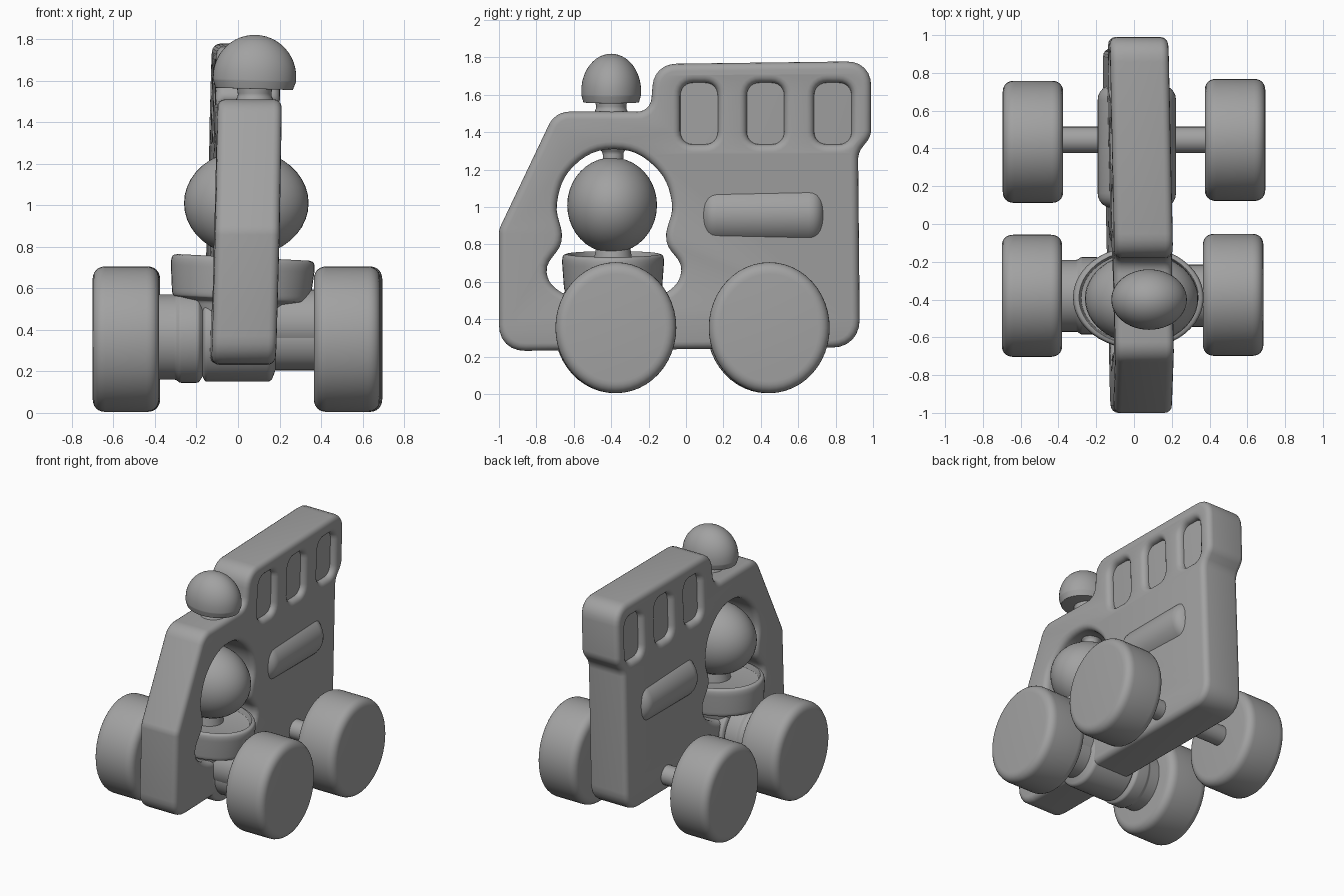
import bpy, bmesh, math
from mathutils import Matrix, Vector

if "Cube" in bpy.data.objects:
    bpy.data.objects.remove(bpy.data.objects["Cube"], do_unlink=True)

# One plain grey finish
GREY = (0.36, 0.36, 0.36, 1)
grey = bpy.data.materials.new("plain grey")
grey.diffuse_color = GREY
grey.use_nodes = True
grey.node_tree.nodes["Principled BSDF"].inputs["Base Color"].default_value = GREY


def finish(obj):
    obj.data.materials.clear()
    obj.data.materials.append(grey)
    bpy.ops.object.select_all(action='DESELECT')
    obj.select_set(True)
    bpy.context.view_layer.objects.active = obj
    bpy.ops.object.shade_smooth_by_angle(angle=math.radians(40))
    return obj


def rounded(points, closed=True, steps=6):
    """Replace each (u, v, radius) corner by a short smooth arc."""
    out, n = [], len(points)
    for i, (u, v, r) in enumerate(points):
        p = Vector((u, v))
        if r == 0 or (not closed and i in (0, n - 1)):
            out.append(p)
            continue
        a = Vector(points[i - 1][:2]) - p
        b = Vector(points[(i + 1) % n][:2]) - p
        t = r / math.tan(a.angle(b) / 2)
        t = min(t, a.length * 0.49, b.length * 0.49)
        s, e = p + a.normalized() * t, p + b.normalized() * t
        for k in range(steps + 1):
            f = k / steps
            w = 0.83   # weight giving a near circular arc
            c0, c1, c2 = (1 - f) ** 2, 2 * f * (1 - f) * w, f * f
            out.append((s * c0 + p * c1 + e * c2) / (c0 + c1 + c2))
    return out


def lathe(name, profile, loc, scale=(1, 1, 1), axis='Z', tilt=0.0, segments=48):
    """Spin a (radius, height, rounding) profile around an axis."""
    bm = bmesh.new()
    vs = [bm.verts.new((p.x, 0, p.y)) for p in rounded(profile, closed=False)]
    es = [bm.edges.new(pair) for pair in zip(vs, vs[1:])]
    bmesh.ops.spin(bm, geom=vs + es, cent=(0, 0, 0), axis=(0, 0, 1),
                   angle=2 * math.pi, steps=segments)
    bmesh.ops.remove_doubles(bm, verts=bm.verts, dist=1e-4)
    bmesh.ops.recalc_face_normals(bm, faces=bm.faces)
    turn = {'Z': Matrix(), 'X': Matrix.Rotation(math.pi / 2, 4, 'Y'),
            'Y': Matrix.Rotation(-math.pi / 2, 4, 'X')}[axis]
    m = (Matrix.Translation(loc) @ Matrix.Rotation(tilt, 4, 'Y')
         @ Matrix.Diagonal((*scale, 1)) @ turn)
    bm.transform(m)
    mesh = bpy.data.meshes.new(name)
    bm.to_mesh(mesh)
    bm.free()
    obj = bpy.data.objects.new(name, mesh)
    bpy.context.collection.objects.link(obj)
    return finish(obj)


def ball(radius=1.0, steps=20):
    return [(radius * math.cos(t), radius * math.sin(t), 0)
            for t in (math.pi * (k / steps - 0.5) for k in range(steps + 1))]


# Body plate leans a little: maps (y, z, thickness) to world space
LEAN = Matrix(((-0.022, 0.028, 1, 0.0), (1, 0, 0, 0), (0, 1, 0, 0), (0, 0, 0, 1)))


def plate(name, loops, half, bevel, smooth_loops=()):
    """Filled, bevelled outline with holes."""
    cu = bpy.data.curves.new(name, 'CURVE')
    cu.dimensions = '2D'
    cu.fill_mode = 'BOTH'
    cu.extrude, cu.bevel_depth, cu.offset = half - bevel, bevel, -bevel
    cu.bevel_resolution = 3
    cu.resolution_u = 6
    for loop in loops:
        sp = cu.splines.new('POLY')
        sp.points.add(len(loop) - 1)
        for pt, p in zip(sp.points, loop):
            pt.co = (p[0], p[1], 0, 1)
        sp.use_cyclic_u = True
    for loop in smooth_loops:
        sp = cu.splines.new('BEZIER')
        sp.bezier_points.add(len(loop) - 1)
        for pt, p in zip(sp.bezier_points, loop):
            pt.co = (p[0], p[1], 0)
            pt.handle_left_type = pt.handle_right_type = 'AUTO'
        sp.use_cyclic_u = True
    obj = bpy.data.objects.new(name, cu)
    bpy.context.collection.objects.link(obj)
    bpy.ops.object.select_all(action='DESELECT')
    obj.select_set(True)
    bpy.context.view_layer.objects.active = obj
    bpy.ops.object.convert(target='MESH')
    obj = bpy.context.view_layer.objects.active
    bm = bmesh.new()
    bm.from_mesh(obj.data)
    bmesh.ops.remove_doubles(bm, verts=bm.verts, dist=1e-4)
    bm.transform(Matrix.Translation((0.0, 0, 0)) @ LEAN)
    bmesh.ops.recalc_face_normals(bm, faces=bm.faces)
    bm.to_mesh(obj.data)
    bm.free()
    return finish(obj)


def rect(cy, cz, hy, hz, r):
    return rounded([(cy - hy, cz - hz, r), (cy + hy, cz - hz, r),
                    (cy + hy, cz + hz, r), (cy - hy, cz + hz, r)])


# Vehicle body with cab opening and three window recesses
outline = rounded([
    (-1.0, 0.23, 0.14), (0.93, 0.25, 0.15), (0.92, 1.29, 0.10),
    (0.99, 1.38, 0.10), (0.99, 1.78, 0.13), (-0.17, 1.765, 0.13),
    (-0.19, 1.51, 0.08), (-0.70, 1.51, 0.12), (-1.0, 0.88, 0.10)])
opening = [(-0.385, 1.31), (-0.60, 1.22), (-0.69, 1.02), (-0.665, 0.82),
           (-0.745, 0.65), (-0.66, 0.54), (-0.385, 0.50), (-0.11, 0.54),
           (-0.025, 0.66), (-0.105, 0.82), (-0.075, 1.02), (-0.17, 1.22)]
windows = [rect(cy, 1.50, 0.10, 0.165, 0.07) for cy in (0.07, 0.425, 0.785)]
plate("body", [outline] + windows, 0.155, 0.04, [opening])
plate("window_panels", [rect(0.43, 1.5, 0.49, 0.2, 0.04)], 0.112, 0.01)

# Soft raised pill on both sides of the body
lathe("side_pill", [(0, -0.33, 0), (0.17, -0.33, 0.15), (0.17, 0.33, 0.15), (0, 0.33, 0)],
      (0.015, 0.41, 0.96), (1.22, 1, 1.05), 'Y')

# Wheels: one rounded drum at each corner
drum = [(0, -0.16, 0), (1.0, -0.16, 0.06), (1.0, 0.16, 0.06), (0, 0.16, 0)]
drum = [(r * 0.335, h, q) for r, h, q in drum]
for name, x, y in (("front_right_wheel", -0.54, -0.38), ("front_left_wheel", 0.525, -0.375),
                   ("rear_right_wheel", -0.535, 0.435), ("rear_left_wheel", 0.535, 0.445)):
    lathe(name, drum, (x, y, 0.355), (1, 0.965, 1.045), 'X')

# Axles
lathe("rear_axle", [(0, -0.45, 0), (0.07, -0.45, 0), (0.07, 0.45, 0), (0, 0.45, 0)],
      (0, 0.445, 0.36), axis='X', segments=24)
lathe("front_axle", [(0, -0.45, 0), (0.205, -0.45, 0), (0.205, -0.30, 0.02),
                     (0.22, -0.28, 0.02), (0.22, -0.19, 0.02), (0.19, -0.17, 0)]
      + [(0.215, -0.16, 0.02), (0.215, 0.16, 0.03), (0.16, 0.18, 0),
         (0.16, 0.45, 0), (0, 0.45, 0)],
      (0, -0.38, 0.365), (1, 0.93, 1), 'X')
lathe("left_axle_sleeve", [(0, 0.1, 0), (0.165, 0.1, 0), (0.165, 0.42, 0), (0, 0.42, 0)],
      (0, -0.38, 0.43), axis='X', segments=32)

# Driver: round seat cup, head, peg and domed light on the roof
lathe("seat_cup", [(0, -0.27, 0), (0.6, -0.27, 0), (0.72, -0.12, 0.05), (0.95, -0.10, 0.04),
                   (1.0, 0.09, 0.04), (0.90, 0.10, 0.02), (0.87, 0.065, 0.02), (0, 0.065, 0)],
      (0.02, -0.39, 0.65), (0.35, 0.275, 1), tilt=0.05)
lathe("driver_head", ball(), (0.04, -0.395, 1.01), (0.30, 0.24, 0.255))
lathe("driver_neck", [(0, 0.66, 0), (0.11, 0.66, 0), (0.09, 0.80, 0), (0, 0.80, 0)],
      (0.03, -0.39, 0))
lathe("head_peg", [(0, 1.2, 0), (0.055, 1.2, 0), (0.055, 1.29, 0.03),
                   (0.085, 1.33, 0), (0, 1.33, 0)], (0.045, -0.39, 0), segments=24)
lathe("dome_stem", [(0, 1.46, 0), (0.11, 1.46, 0), (0.08, 1.53, 0.03),
                    (0.09, 1.6, 0), (0, 1.6, 0)], (0.08, -0.40, 0), segments=32)
dome = [(math.cos(t), 0.20 * math.sin(t), 0) for t in (k * math.pi / 24 for k in range(13))]
lathe("roof_dome", [(0, -0.06, 0), (0.93, -0.06, 0.04), (1.0, -0.02, 0.01)] + dome,
      (0.08, -0.40, 1.62), (0.20, 0.16, 1), tilt=0.03)
